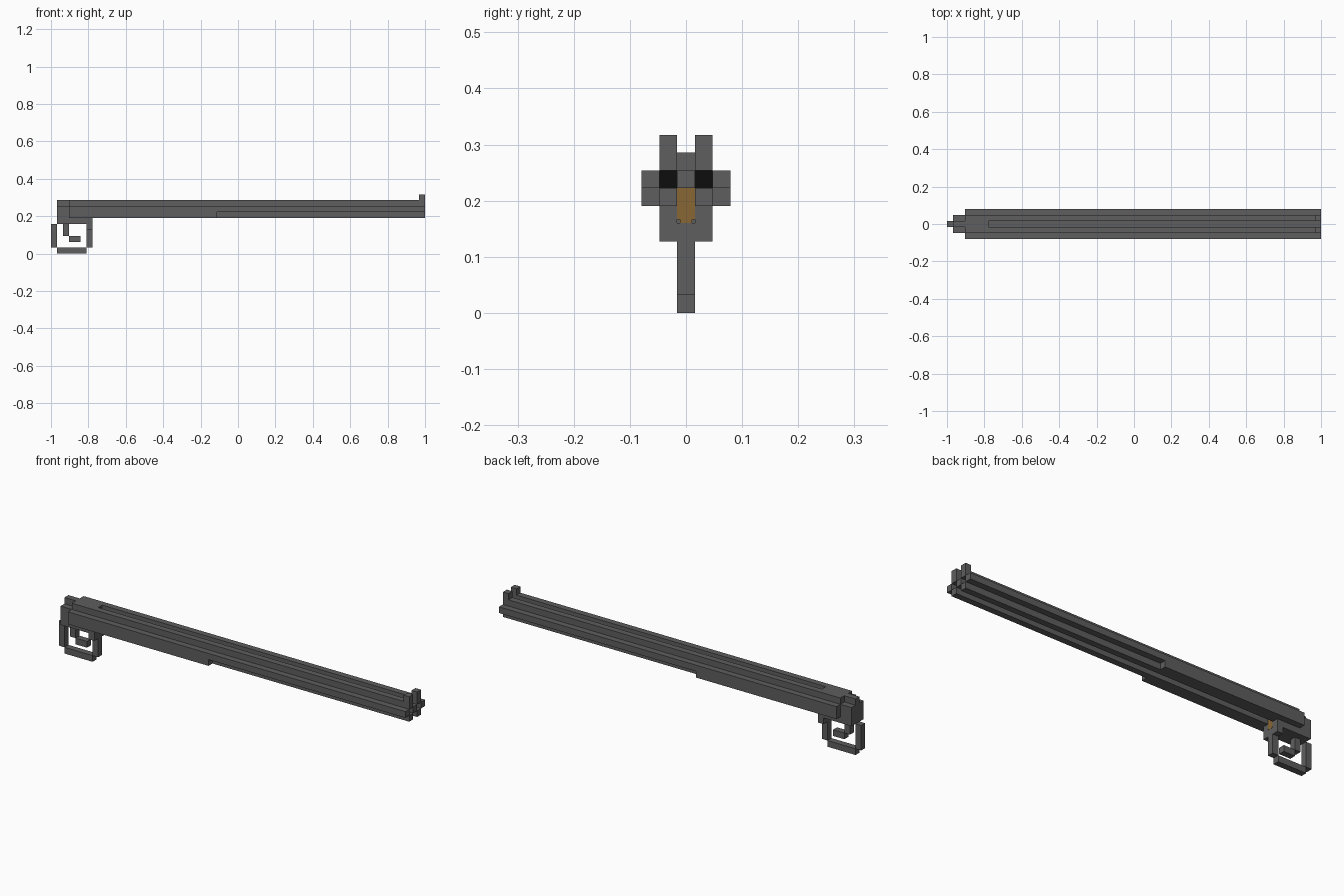
import bpy, bmesh
from mathutils import Vector

if "Cube" in bpy.data.objects:
    bpy.data.objects.remove(bpy.data.objects["Cube"])

U = 2 / 63  # one block of the grid


def material(name, rgb):
    m = bpy.data.materials.new(name)
    m.diffuse_color = (*rgb, 1)
    m.use_nodes = True
    m.node_tree.nodes["Principled BSDF"].inputs["Base Color"].default_value = m.diffuse_color
    return m


GREY = material("gunmetal_grey", (0.112, 0.112, 0.112))
BLACK = material("bore_black", (0.004, 0.004, 0.004))
BRASS = material("dull_brass", (0.25, 0.135, 0.035))


def part(name, boxes, mat=GREY, mirror=False):
    """One object from boxes (x0, x1, y0, y1, z0, z1) in grid blocks."""
    bm = bmesh.new()
    for x0, x1, y0, y1, z0, z1 in boxes:
        verts = bmesh.ops.create_cube(bm, size=1)["verts"]
        size = Vector((x1 - x0, y1 - y0, z1 - z0))
        mid = Vector((x0 + x1, y0 + y1, z0 + z1)) / 2
        for v in verts:
            v.co = (v.co * size + mid) * U
    mesh = bpy.data.meshes.new(name)
    bm.to_mesh(mesh)
    bm.free()
    mesh.materials.append(mat)
    ob = bpy.data.objects.new(name, mesh)
    bpy.context.collection.objects.link(ob)
    if mirror:
        mod = ob.modifiers.new("mirror", "MIRROR")
        mod.use_axis = (False, True, False)
        mod.use_mirror_merge = False
    return ob


def pair(name, boxes, mat=GREY):
    return part(name, boxes, mat, mirror=True)


# Twin hollow tubes: walls around each bore
pair("tube_top_wall", [(-28.5, 31.5, 0.5, 1.5, 8, 9)])
pair("tube_bottom_wall", [(-24.5, 31.5, 0.5, 1.5, 6, 7)])
pair("tube_outer_wall", [(-28.5, 31.5, 1.5, 2.5, 7, 8)])
part("tube_centre_web", [(-24.5, 31.5, -0.5, 0.5, 7, 8)])
pair("bore_end", [(-24.5, -24.3, 0.5, 1.5, 7, 8)], BLACK)

# Deeper side panels on the rear half
pair("side_panel", [(-28.5, -3.5, 1.5, 2.5, 6, 7)])

# Upright posts at the open end
pair("end_post", [(30.5, 31.5, 0.5, 1.5, 9, 10)])

# Rear housing with its top ridge
part("rear_housing", [(-30.5, -25.5, -1.5, 1.5, 5, 8),
                      (-25.5, -24.5, -1.5, 1.5, 6, 8)])
part("rear_ridge", [(-30.5, -24.5, -0.5, 0.5, 8, 9)])

# Front bracket holding the brass latch
pair("bracket_cheek", [(-25.5, -24.5, 0.5, 1.5, 4, 6)])
part("brass_latch", [(-25.4, -24.48, -0.5, 0.5, 5.25, 7),
                     (-25.4, -24.48, -0.35, 0.35, 5.05, 5.25)], BRASS)

# Square loop below the housing
part("loop_front", [(-25.5, -24.5, -0.5, 0.5, 1, 5.05)])
part("loop_bottom", [(-30.5, -25.5, -0.5, 0.5, 0, 1)])
part("loop_rear", [(-31.5, -30.5, -0.5, 0.5, 1, 5)])

# Hooked lever inside the loop
part("lever", [(-29.5, -28.5, -0.5, 0.5, 3, 5),
               (-28.5, -26.5, -0.5, 0.5, 2, 3)])
